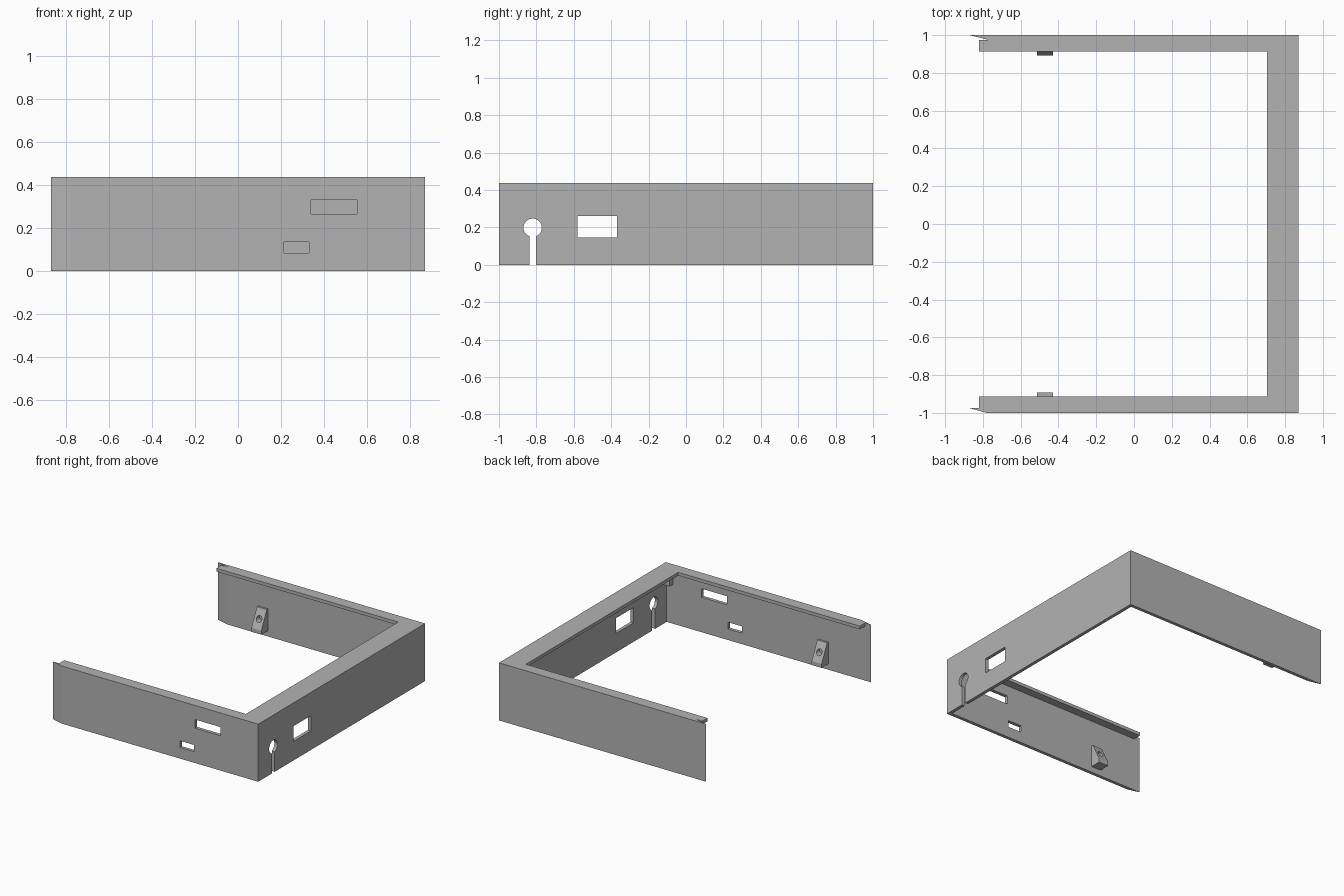
import bpy
import bmesh
from math import pi
from mathutils import Matrix, Vector

default = bpy.data.objects.get("Cube")
if default:
    bpy.data.objects.remove(default, do_unlink=True)

H = 0.437      # overall height
T = 0.025      # wall thickness
X = 0.87       # half width

gray = bpy.data.materials.new("plain gray")
gray.use_nodes = True
color = (0.45, 0.45, 0.45, 1)
gray.diffuse_color = color
gray.node_tree.nodes["Principled BSDF"].inputs["Base Color"].default_value = color


def finish(name, bm):
    bmesh.ops.recalc_face_normals(bm, faces=bm.faces)
    mesh = bpy.data.meshes.new(name)
    bm.to_mesh(mesh)
    bm.free()
    mesh.materials.append(gray)
    obj = bpy.data.objects.new(name, mesh)
    bpy.context.collection.objects.link(obj)
    return obj


def prism(name, points, start, depth):
    """Extrude a closed outline of 3D points along a depth vector."""
    bm = bmesh.new()
    face = bm.faces.new([bm.verts.new(Vector(p) + Vector(start)) for p in points])
    out = bmesh.ops.extrude_face_region(bm, geom=[face])
    verts = [g for g in out["geom"] if isinstance(g, bmesh.types.BMVert)]
    bmesh.ops.translate(bm, verts=verts, vec=depth)
    return finish(name, bm)


def box(name, lo, hi):
    outline = [(lo[0], lo[1], 0), (hi[0], lo[1], 0), (hi[0], hi[1], 0), (lo[0], hi[1], 0)]
    return prism(name, outline, (0, 0, lo[2]), (0, 0, hi[2] - lo[2]))


def cylinder(name, center, radius, depth, axis):
    bm = bmesh.new()
    bmesh.ops.create_cone(bm, cap_ends=True, segments=32, radius1=radius,
                          radius2=radius, depth=depth,
                          matrix=Matrix.Translation(center) @ Matrix.Rotation(pi / 2, 4, axis))
    return finish(name, bm)


def cut(target, cutters):
    for cutter in cutters:
        mod = target.modifiers.new(cutter.name, "BOOLEAN")
        mod.operation = "DIFFERENCE"
        mod.solver = "EXACT"
        mod.object = cutter
        bpy.context.view_layer.objects.active = target
        bpy.ops.object.modifier_apply(modifier=mod.name)
        bpy.data.objects.remove(cutter, do_unlink=True)


# Thin U-shaped wall, tapered at both open ends so they overlap a mating part
wall_plan = [(-X, -1 + T), (-0.78, -1), (X, -1), (X, 1), (-X, 1), (-0.77, 1 - T),
             (X - T, 1 - T), (X - T, -1 + T)]
walls = prism("walls", [(x, y, 0) for x, y in wall_plan], (0, 0, 0), (0, 0, H))

# Openings: two in the front wall, a window and a keyhole in the side wall
cut(walls, [
    box("upper_slot", (0.34, -1.1, 0.265), (0.553, -0.9, 0.33)),
    box("lower_slot", (0.213, -1.1, 0.084), (0.33, -0.9, 0.135)),
    box("side_window", (0.8, -0.58, 0.145), (0.95, -0.37, 0.26)),
    cylinder("keyhole_round", (X, -0.82, 0.198), 0.049, 0.2, "Y"),
    box("keyhole_slot", (0.8, -0.837, -0.05), (0.95, -0.802, 0.19)),
])

# Flat rim turned inwards along the top
rim_plan = [(-0.82, -1 + T), (X - T, -1 + T), (X - T, 1 - T), (-0.82, 1 - T),
            (-0.82, 0.913), (0.705, 0.913), (0.705, -0.913), (-0.82, -0.913)]
prism("top_rim", [(x, y, 0) for x, y in rim_plan], (0, 0, H - T), (0, 0, T))

# Sloped screw brackets on the inside of both long walls
for name, s in (("front_bracket", -1), ("back_bracket", 1)):
    side = [(0.98, 0.045), (0.893, 0.045), (0.893, 0.075), (0.96, 0.21), (0.98, 0.21)]
    bracket = prism(name, [(0, s * y, z) for y, z in side], (-0.513, 0, 0), (0.083, 0, 0))
    cut(bracket, [cylinder("screw_hole", (-0.471, s * 0.915, 0.14), 0.022, 0.09, "X")])

# Small block under the rim in the front corner
box("corner_block", (0.79, -0.98, 0.3), (X - T / 2, -0.932, H - T / 2))
